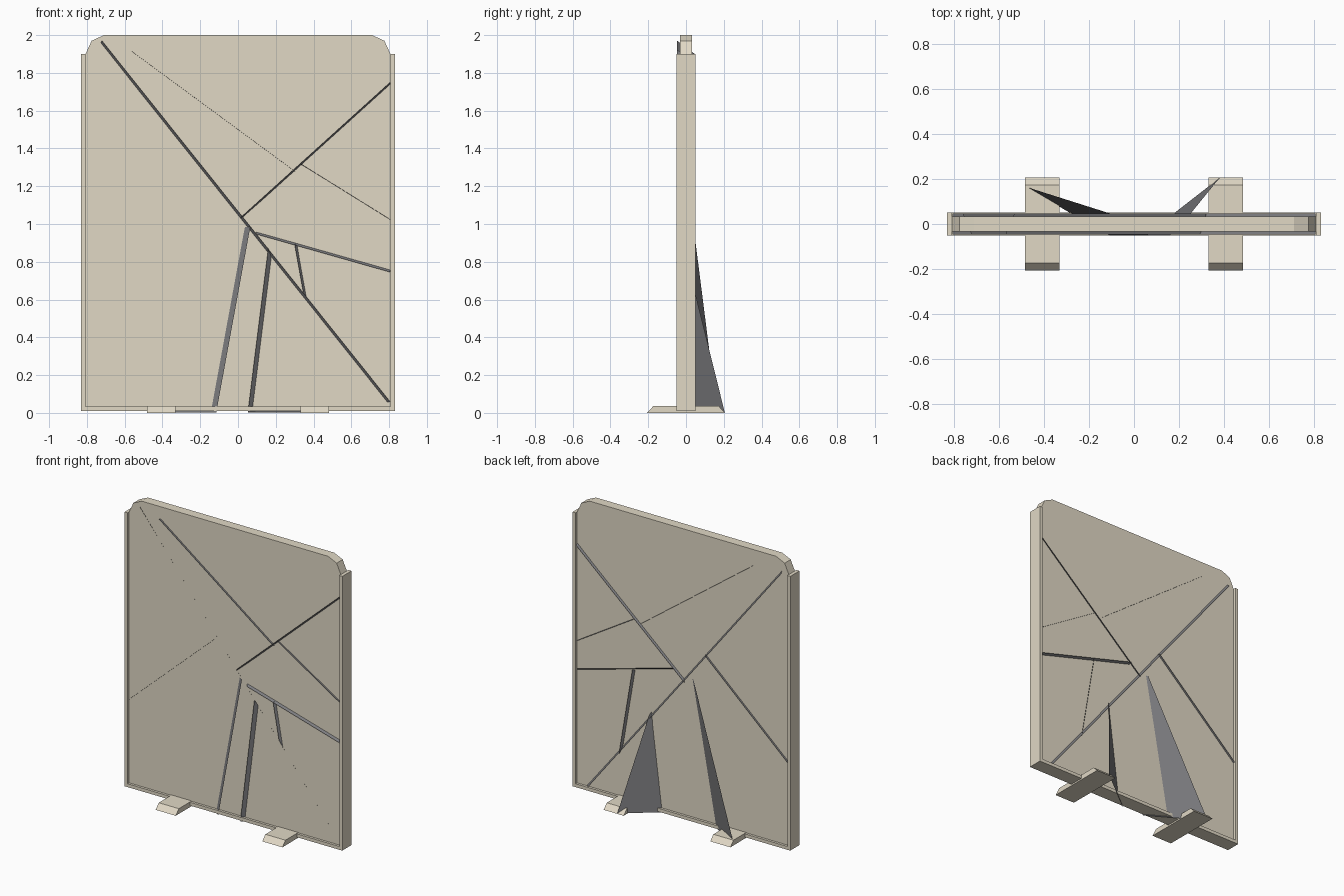
import bpy

if "Cube" in bpy.data.objects:
    bpy.data.objects.remove(bpy.data.objects["Cube"])


def material(name, color):
    m = bpy.data.materials.new(name)
    m.diffuse_color = (*color, 1)
    m.use_nodes = True
    m.node_tree.nodes["Principled BSDF"].inputs["Base Color"].default_value = m.diffuse_color
    return m


BEIGE = material("beige", (0.75, 0.69, 0.56))
DARK = material("dark_grey", (0.2, 0.2, 0.21))


def make(name, verts, faces, mat):
    me = bpy.data.meshes.new(name)
    me.from_pydata(verts, [], faces)
    me.materials.append(mat)
    ob = bpy.data.objects.new(name, me)
    bpy.context.collection.objects.link(ob)
    return ob


def extrude(name, profile, place, lo, hi, mat):
    """Prism from a 2D profile; place(u, v, w) maps to x, y, z."""
    n = len(profile)
    verts = [place(u, v, w) for w in (lo, hi) for u, v in profile]
    faces = [tuple(range(n))[::-1], tuple(range(n, 2 * n))]
    faces += [(i, (i + 1) % n, (i + 1) % n + n, i + n) for i in range(n)]
    ob = make(name, verts, faces, mat)
    import bmesh
    bm = bmesh.new()
    bm.from_mesh(ob.data)
    bmesh.ops.recalc_face_normals(bm, faces=bm.faces)
    bm.to_mesh(ob.data)
    bm.free()
    return ob


# Slab with clipped top corners
half = [(0.807, 0.03), (0.807, 1.9), (0.775, 1.97), (0.71, 2.0)]
extrude("panel", half + [(-x, z) for x, z in reversed(half)],
        lambda u, v, w: (u, w, v), -0.033, 0.033, BEIGE)

# U-shaped edge frame
frame = [(0.83, 0.01), (0.83, 1.9), (0.807, 1.9), (0.807, 0.033)]
extrude("edge_frame", frame + [(-x, z) for x, z in reversed(frame)],
        lambda u, v, w: (u, w, v), -0.05, 0.05, BEIGE)

# Two bevelled feet
foot = [(-0.207, 0), (0.207, 0), (0.173, 0.036), (-0.173, 0.036)]
for side, lo, hi in (("left", -0.483, -0.33), ("right", 0.33, 0.483)):
    extrude("foot_" + side, foot, lambda u, v, w: (w, u, v), lo, hi, BEIGE)

# Thin sheets slicing through the slab: front line (x,z,x,z), back line (x,z,x,z)
Y = 0.047
sheets = {
    "main_diagonal": ((-0.72, 1.97, 0.805, 0.06), (-0.76, 1.9, 0.715, 0.035)),
    "upper_right": ((0.02, 1.04, 0.805, 1.75), (-0.02, 0.95, 0.805, 1.675)),
    "right_branch": ((0.33, 1.32, 0.805, 1.025), (0.37, 1.28, 0.805, 1.015)),
    "upper_left_branch": ((-0.57, 1.92, 0.3, 1.28), (-0.53, 1.885, 0.32, 1.26)),
    "left_branch": ((-0.13, 1.22, -0.805, 0.61), (-0.18, 1.175, -0.805, 0.61)),
    "lower_right_branch": ((0.1, 0.945, 0.805, 0.745), (0.06, 1.03, 0.805, 0.825)),
    "short_link": ((0.3, 0.89, 0.345, 0.64), (0.376, 0.935, 0.48, 0.32)),
}
for name, ((a, b, c, d), (e, f, g, h)) in sheets.items():
    make("sheet_" + name,
         [(a, -Y, b), (c, -Y, d), (g, Y, h), (e, Y, f)], [(0, 1, 2, 3)], DARK)

# Large fins reaching back to the feet
make("back_fin_left", [(0.065, -0.05, 0.985), (-0.085, 0.04, 0.985),
                       (-0.48, 0.165, 0.003), (-0.115, -0.05, 0.003)],
     [(0, 1, 2, 3)], DARK)
make("back_fin_right", [(0.16, -0.05, 0.87), (0.25, 0.045, 0.65),
                        (0.38, 0.205, 0.003), (0.052, -0.05, 0.003)],
     [(0, 1, 2, 3)], DARK)
